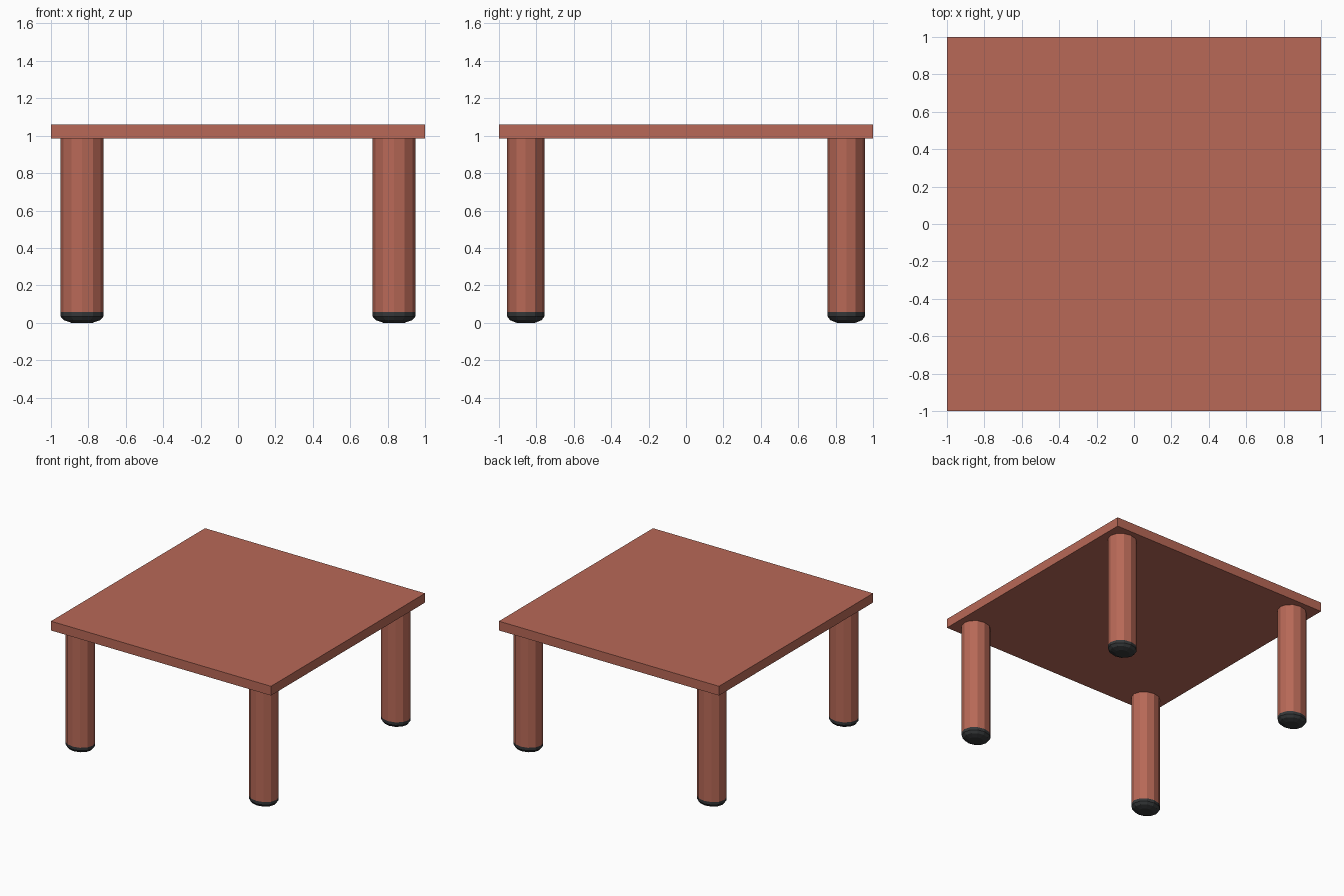
import bpy, bmesh
from math import cos, sin, pi

if "Cube" in bpy.data.objects:
    bpy.data.objects.remove(bpy.data.objects["Cube"])

SIDES = 12
RX, RY = 0.115, 0.10      # leg half widths


def material(name, color):
    m = bpy.data.materials.new(name)
    m.diffuse_color = (*color, 1)
    m.use_nodes = True
    m.node_tree.nodes["Principled BSDF"].inputs["Base Color"].default_value = m.diffuse_color
    return m


WOOD = material("red_brown", (0.48, 0.14, 0.095))
RUBBER = material("charcoal", (0.035, 0.038, 0.04))


def make_object(name, bm, mat):
    bmesh.ops.recalc_face_normals(bm, faces=bm.faces)
    me = bpy.data.meshes.new(name)
    bm.to_mesh(me)
    bm.free()
    me.materials.append(mat)
    ob = bpy.data.objects.new(name, me)
    bpy.context.collection.objects.link(ob)
    return ob


def lathe(name, cx, cy, profile, mat):
    """Stack elliptical rings (scale, z) into a capped solid."""
    bm = bmesh.new()
    rings = [[bm.verts.new((cx + RX * s * cos(2 * pi * i / SIDES),
                            cy + RY * s * sin(2 * pi * i / SIDES), z))
              for i in range(SIDES)] for s, z in profile]
    for a, b in zip(rings, rings[1:]):
        for i in range(SIDES):
            j = (i + 1) % SIDES
            bm.faces.new((a[i], a[j], b[j], b[i]))
    bm.faces.new(rings[0][::-1])
    bm.faces.new(rings[-1])
    return make_object(name, bm, mat)


# Table top slab
bm = bmesh.new()
bmesh.ops.create_cube(bm, size=1)
for v in bm.verts:
    v.co = (v.co.x * 2, v.co.y * 2, 1.022 + v.co.z * 0.076)
make_object("table_top", bm, WOOD)

# Four legs with rounded rubber feet
for sx, side in ((-1, "left"), (1, "right")):
    for sy, end in ((-1, "front"), (1, "back")):
        x, y = sx * 0.834, sy * 0.857
        lathe(f"{end}_{side}_leg", x, y, [(1, 0.058), (1, 0.984)], WOOD)
        lathe(f"{end}_{side}_foot", x, y,
              [(0.5, 0.0), (0.85, 0.014), (1, 0.034), (1, 0.058)], RUBBER)
